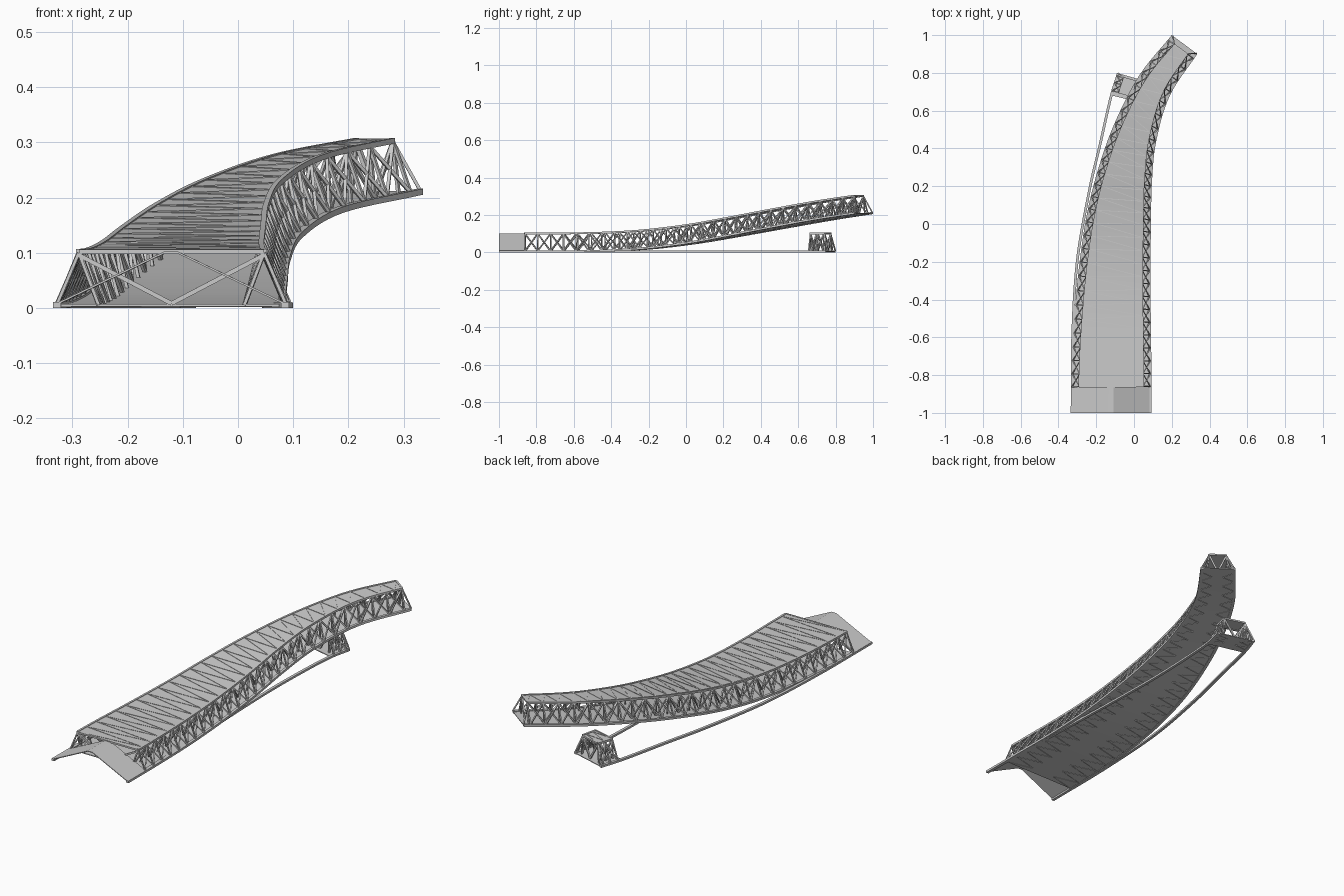
import bpy, bmesh
from mathutils import Vector

if "Cube" in bpy.data.objects:
    bpy.data.objects.remove(bpy.data.objects["Cube"])

INSET, HEIGHT = 0.04, 0.1
UP = Vector((0, 0, 1))


def catmull(pts, t):
    n = len(pts) - 1
    i = min(int(t * n), n - 1)
    f = t * n - i
    b, c = pts[i], pts[i + 1]
    a = pts[i - 1] if i > 0 else b * 2 - c
    d = pts[i + 2] if i + 2 <= n else c * 2 - b
    return 0.5 * (2 * b + (c - a) * f + (2 * a - 5 * b + 4 * c - d) * f * f
                  + (3 * b - a - 3 * c + d) * f ** 3)


def steps(a, b, n):
    return [a + (b - a) * i / n for i in range(n + 1)]


def finish(name, bm):
    bmesh.ops.recalc_face_normals(bm, faces=bm.faces)
    me = bpy.data.meshes.new(name)
    bm.to_mesh(me)
    bm.free()
    ob = bpy.data.objects.new(name, me)
    bpy.context.collection.objects.link(ob)
    return ob


def loft(name, rings):
    """Closed rings of points skinned into a capped solid."""
    bm = bmesh.new()
    vs = [[bm.verts.new(p) for p in r] for r in rings]
    n = len(vs[0])
    for r, s in zip(vs, vs[1:]):
        for j in range(n):
            k = (j + 1) % n
            bm.faces.new((r[j], r[k], s[k], s[j]))
    bm.faces.new(vs[0])
    bm.faces.new(vs[-1])
    return finish(name, bm)


def bars(name, pairs, r):
    """Square bars between pairs of points, joined in one object."""
    bm = bmesh.new()
    for a, b in pairs:
        d = (b - a).normalized()
        s = d.cross(UP).normalized() * r
        w = s.cross(d).normalized() * r
        e = [[bm.verts.new(p + q) for q in (s + w, w - s, -s - w, s - w)] for p in (a, b)]
        for j in range(4):
            k = (j + 1) % 4
            bm.faces.new((e[0][j], e[0][k], e[1][k], e[1][j]))
        bm.faces.new(e[0])
        bm.faces.new(e[1])
    return finish(name, bm)


class Path:
    """Pair of plan curves; points are addressed by side, inset and height."""
    def __init__(self, left, right, zs):
        self.l = [Vector((x, y, z)) for (x, y), z in zip(left, zs)]
        self.r = [Vector((x, y, z)) for (x, y), z in zip(right, zs)]

    def edge(self, t, side, inset=0.0, h=0.0):
        a, b = catmull(self.l, t), catmull(self.r, t)
        u = (b - a).normalized()
        return (a + u * inset if side == 0 else b - u * inset) + UP * h

    def across(self, t, f, h):
        return self.edge(t, 0).lerp(self.edge(t, 1), f) + UP * h


def rails(name, path, ts, height):
    for side, word in enumerate(("left", "right")):
        loft(f"{name}_{word}_bottom_rail",
             [[path.edge(t, side, a, h) for a, h in
               ((0, 0), (0.014, 0), (0.014, height), (0, height))] for t in ts])


def truss(name, path, t0, t1, s0, s1, bays):
    e = path.edge
    fine = steps(t0, t1, bays * 2)
    nodes = steps(t0, t1, bays)
    # top chords, outer side trusses and inner legs
    for side, word in enumerate(("left", "right")):
        loft(f"{name}_{word}_top_chord",
             [[e(t, side, INSET + a, h) for a, h in
               ((0, 0.097), (0.01, 0.097), (0.01, 0.107), (0, 0.107))] for t in fine])
        web, inner = [], []
        def low(t): return e(t, side, 0.006, 0.008)
        def top(t): return e(t, side, INSET + 0.005, HEIGHT)
        def mid(t): return path.across(t, 0.19 if side == 0 else 0.81, 0.005)
        for i, t in enumerate(nodes):
            web.append((low(t), top(t)))
            inner.append((mid(t), top(t)))
            if i:
                p = nodes[i - 1]
                web += [(low(p), top(t)), (top(p), low(t))]
                inner.append((mid(p), top(t)) if i % 2 else (top(p), mid(t)))
        web.append((low(s1), top(t1)))
        bars(f"{name}_{word}_side_truss", web, 0.003)
        bars(f"{name}_{word}_inner_truss", inner, 0.003)
    # flat top deck and flat floor
    a = INSET + 0.005
    loft(f"{name}_top_deck",
         [[e(t, 0, a, 0.101), e(t, 1, a, 0.101), e(t, 1, a, 0.1045), e(t, 0, a, 0.1045)]
          for t in fine])
    loft(f"{name}_floor",
         [[e(t, 0, 0.01, 0.003), e(t, 1, 0.01, 0.003), e(t, 1, 0.01, 0.007), e(t, 0, 0.01, 0.007)]
          for t in steps(s0, s1, bays * 2)])
    # end portals: cross bar and slanted braces
    portal = []
    for t in (t0, t1):
        portal += [(e(t, 0, a, 0.102), e(t, 1, a, 0.102)),
                   (e(t, 0, a, 0.096), path.across(t, 0.5, 0.008)),
                   (e(t, 1, a, 0.096), path.across(t, 0.5, 0.008))]
    bars(f"{name}_end_portals", portal, 0.004)
    # zigzag lacing over the deck and below the floor
    lace, under = [], []
    for i, (p, q) in enumerate(zip(fine, fine[1:])):
        k = i % 2
        lace.append((e(p, k, a, 0.1045), e(q, 1 - k, a, 0.1045)))
        for lo, hi in ((0.03, 0.36), (0.97, 0.64)):
            m, n = (q, p) if k else (p, q)
            under.append((path.across(m, lo, 0.003), path.across(n, hi, 0.003)))
    bars(f"{name}_deck_lacing", lace, 0.0015)
    bars(f"{name}_floor_lacing", under, 0.0015)


# rising, curving main span
main = Path(
    [(-.335, -1), (-.331, -.75), (-.315, -.48), (-.288, -.2), (-.248, .06),
     (-.187, .3), (-.10, .54), (.03, .79), (.2, 1)],
    [(.092, -1), (.092, -.75), (.089, -.5), (.087, -.25), (.09, 0),
     (.095, .22), (.118, .44), (.19, .68), (.335, .9)],
    [0, 0, .002, .015, .045, .085, .128, .172, .205])
rails("main", main, steps(0, 1, 56), 0.011)
truss("main", main, 0.07, 0.985, 0.07, 1, 27)

# ridged entry plate at the start
prof = ((0, 0.006), (0.47, 0.102), (0.53, 0.102), (1, 0.006))
loft("entry_ridged_plate",
     [[main.across(t, f, h) for f, h in prof]
      + [main.across(t, f, h - 0.004) for f, h in reversed(prof)] for t in (0, 0.072)])

# level branch: two ground rails ending in a short truss stub
branch = Path(
    [(-.335, -1), (-.332, -.6), (-.308, -.2), (-.245, .17), (-.187, .42), (-.13, .67), (-.09, .80)],
    [(.092, -1), (.082, -.6), (.067, -.2), (.058, .15), (.062, .4), (.075, .62), (.10, .745)],
    [0] * 7)
rails("branch", branch, steps(0, 1, 40), 0.01)
truss("branch_stub", branch, 0.87, 0.98, 0.845, 1, 2)
